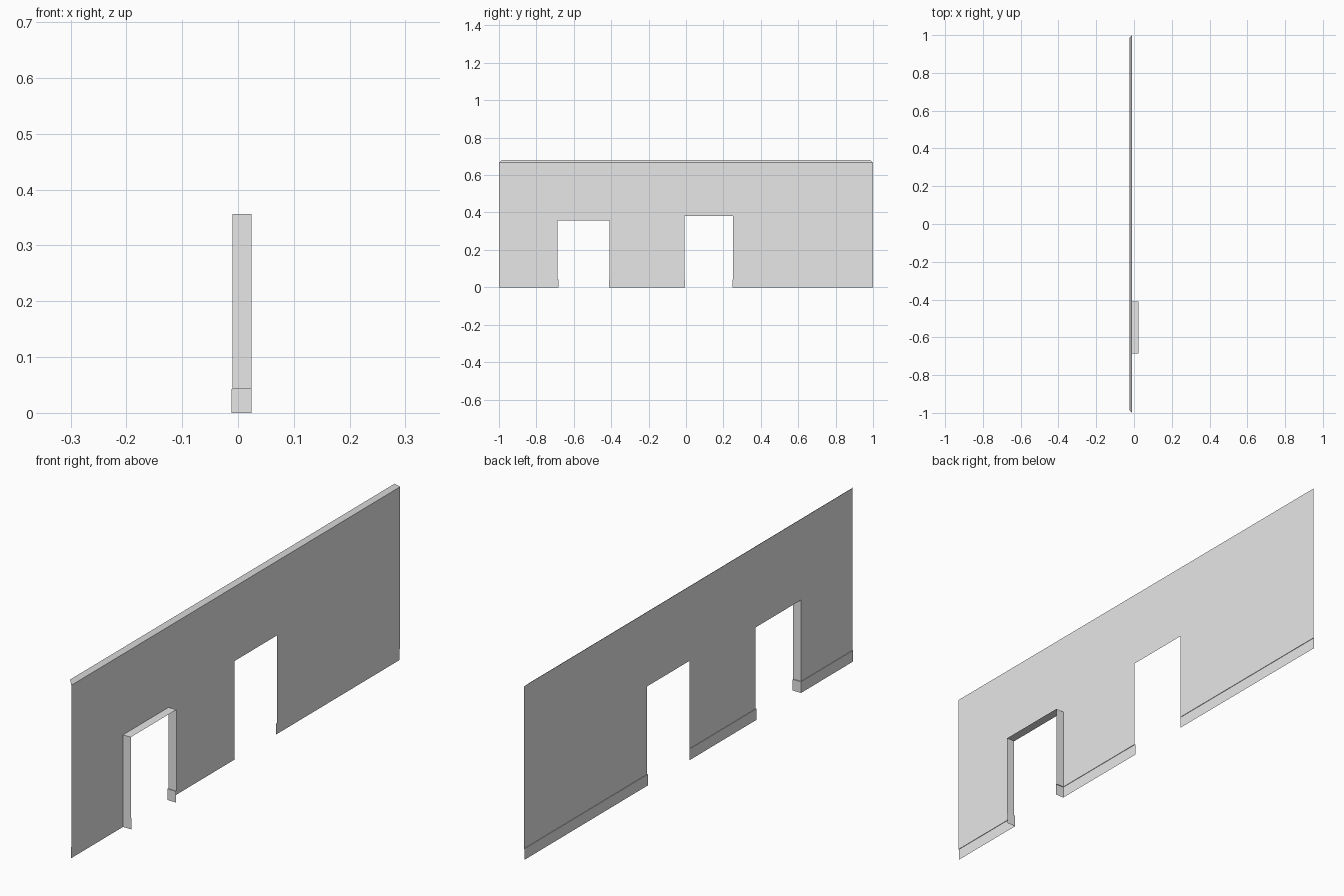
import bpy
import bmesh

cube = bpy.data.objects.get("Cube")
if cube:
    bpy.data.objects.remove(cube)

# Plain grey plaster
plaster = bpy.data.materials.new("plaster_grey")
plaster.use_nodes = True
grey = (0.8, 0.8, 0.8, 1.0)
plaster.diffuse_color = grey
plaster.node_tree.nodes["Principled BSDF"].inputs["Base Color"].default_value = grey

WALL_X, SKIRT_X, BACK_X, CAP_X = -0.0095, -0.0115, 0.024, -0.024
END, TOP, CAP_TOP, SKIRT_TOP = 1.0, 0.667, 0.68, 0.043
STEP = 0.003
OPENINGS = [(-0.686, -0.409, 0.356), (-0.009, 0.251, 0.381)]


def sheet(name, faces):
    """Make a thin-surface object from lists of corner points."""
    bm = bmesh.new()
    for corners in faces:
        bm.faces.new([bm.verts.new(c) for c in corners])
    bmesh.ops.remove_doubles(bm, verts=bm.verts, dist=0.0001)
    mesh = bpy.data.meshes.new(name)
    bm.to_mesh(mesh)
    bm.free()
    mesh.materials.append(plaster)
    obj = bpy.data.objects.new(name, mesh)
    bpy.context.collection.objects.link(obj)
    return obj


def strip(a, b):
    """Quads joining two matching point paths."""
    return [(a[i], a[i + 1], b[i + 1], b[i]) for i in range(len(a) - 1)]


# Wall panel outlined around the doorways, above the skirting
outline = [(-END, SKIRT_TOP), (-END, TOP), (END, TOP), (END, SKIRT_TOP)]
for near, far, height in reversed(OPENINGS):
    outline += [(far, SKIRT_TOP), (far, height), (near, height), (near, SKIRT_TOP)]
sheet("wall_panel", [[(WALL_X, y, z) for y, z in outline]])

# Sloping top edge with mitred ends
miter = CAP_TOP - TOP
sheet("top_bevel", strip(
    [(WALL_X, -END, TOP), (WALL_X, END, TOP)],
    [(CAP_X, -END + miter, CAP_TOP), (CAP_X, END - miter, CAP_TOP)]))

# Skirting between doorways, with a narrow ledge on top
starts = [-END] + [o[1] for o in OPENINGS]
stops = [o[0] for o in OPENINGS] + [END]
for i, (start, stop) in enumerate(zip(starts, stops)):
    s = start if start == -END else start - STEP
    e = stop if stop == END else stop + STEP
    rows = [[(WALL_X, start, SKIRT_TOP), (WALL_X, stop, SKIRT_TOP)],
            [(SKIRT_X, s, SKIRT_TOP), (SKIRT_X, e, SKIRT_TOP)],
            [(SKIRT_X, s, 0), (SKIRT_X, e, 0)]]
    sheet(f"skirting_{i + 1}", strip(rows[0], rows[1]) + strip(rows[1], rows[2]))

# Deep lining of the first doorway
near, far, height = OPENINGS[0]
path = [(near, SKIRT_TOP), (near, height), (far, height), (far, SKIRT_TOP)]
sheet("doorway_lining", strip([(WALL_X, y, z) for y, z in path],
                              [(BACK_X, y, z) for y, z in path]))

# Skirting returns at the foot of the lining
for name, side, inward in (("near", near, STEP), ("far", far, -STEP)):
    y = side + inward
    sheet(f"{name}_skirting_return",
          strip([(WALL_X, side, SKIRT_TOP), (SKIRT_X, y, SKIRT_TOP), (SKIRT_X, y, 0)],
                [(BACK_X, side, SKIRT_TOP), (BACK_X, y, SKIRT_TOP), (BACK_X, y, 0)]))
